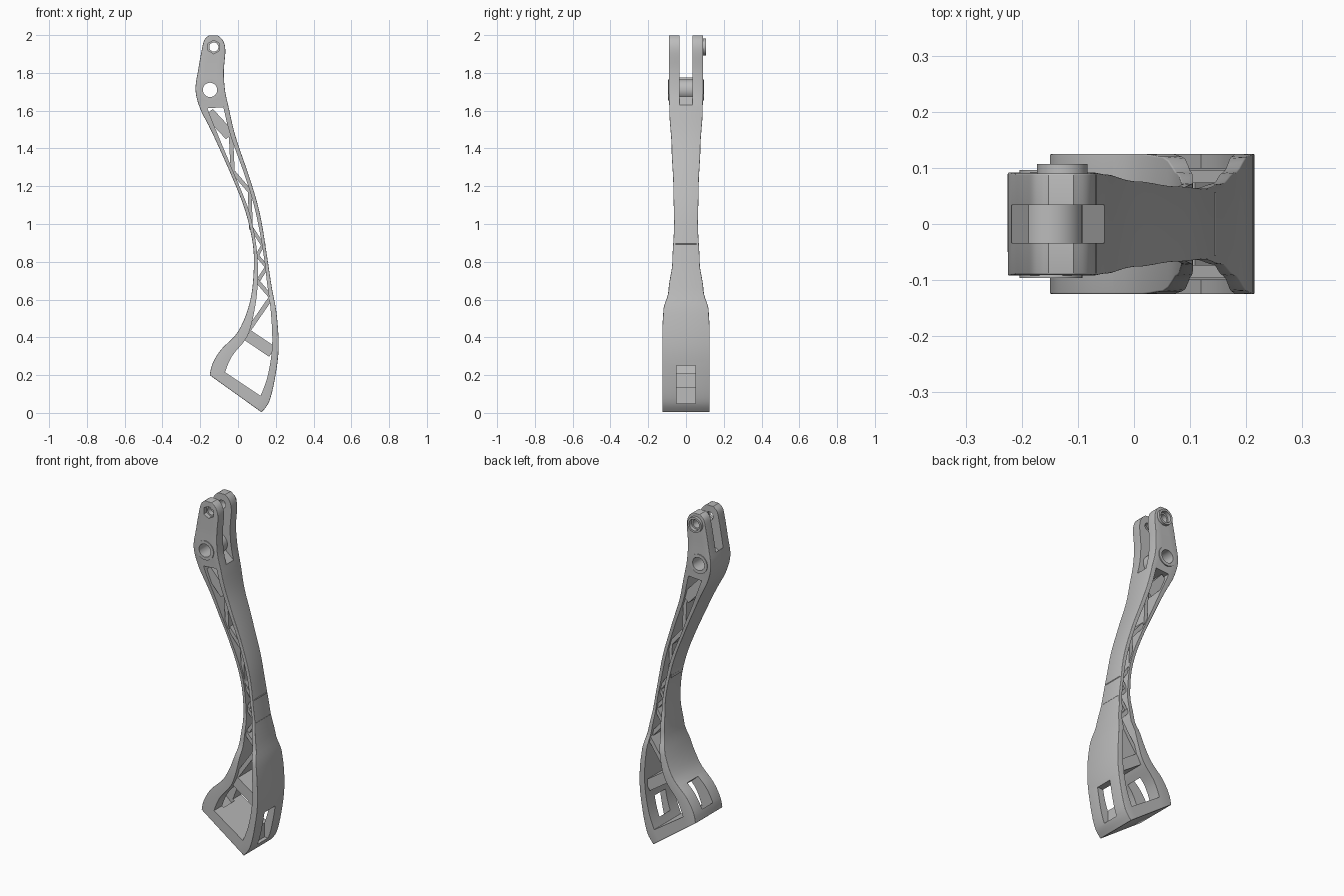
import bpy, bmesh, math
from mathutils import Vector, Matrix

cube = bpy.data.objects.get("Cube")
if cube:
    bpy.data.objects.remove(cube)

grey = bpy.data.materials.new("plain_grey")
grey.use_nodes = True
COLOUR = (0.5, 0.5, 0.5, 1)
grey.diffuse_color = COLOUR
grey.node_tree.nodes["Principled BSDF"].inputs["Base Color"].default_value = COLOUR

# Rows up the lever: left x, z, right x, z, left wall, right wall
KEYS = [
    (-.15, .20, .125, .003, .08, .05), (-.135, .26, .165, .06, .08, .055),
    (-.09, .335, .195, .18, .068, .042), (0, .43, .215, .34, .055, .037),
    (.06, .575, .205, .52, .033, .033), (.082, .73, .178, .67, .027, .028),
    (.079, .89, .152, .84, .023, .023), (.035, 1.08, .117, 1.05, .024, .024),
    (-.045, 1.28, .066, 1.23, .025, .027), (-.14, 1.49, -.012, 1.46, .03, .028),
    (-.2, 1.61, -.05, 1.62, .038, .028), (-.225, 1.71, -.069, 1.71, .04, .04),
    (-.21, 1.82, -.075, 1.81, .04, .04), (-.192, 1.92, -.067, 1.92, .04, .04),
    (-.178, 1.975, -.08, 1.972, .03, .03), (-.152, 1.999, -.108, 1.999, .01, .01)]
STEPS = 5
HOLLOW = range(1 * STEPS, 10 * STEPS)
# Half width at each height
WIDTHS = [(0, .125), (.45, .125), (.54, .12), (.65, .092), (.8, .072), (1, .063),
          (1.2, .067), (1.4, .076), (1.6, .088), (1.72, .092), (1.83, .09), (2.1, .09)]


def half_width(z):
    for (z0, w0), (z1, w1) in zip(WIDTHS, WIDTHS[1:]):
        if z <= z1:
            t = max(0, (z - z0) / (z1 - z0))
            return w0 + (w1 - w0) * t * t * (3 - 2 * t)
    return WIDTHS[-1][1]


def spline(a, b, c, d, t):
    return b + t / 2 * (c - a + t * (2*a - 5*b + 4*c - d + t * (3*(b - c) + d - a)))


def finish(bm, name):
    bmesh.ops.recalc_face_normals(bm, faces=bm.faces[:])
    mesh = bpy.data.meshes.new(name)
    bm.to_mesh(mesh)
    bm.free()
    mesh.materials.append(grey)
    ob = bpy.data.objects.new(name, mesh)
    bpy.context.collection.objects.link(ob)
    return ob


def smooth(ob):
    bpy.ops.object.select_all(action='DESELECT')
    ob.select_set(True)
    bpy.context.view_layer.objects.active = ob
    bpy.ops.object.shade_smooth_by_angle(angle=math.radians(35))


def cylinder(name, x, z, radius, y0, y1, sides=40):
    bm = bmesh.new()
    bmesh.ops.create_cone(bm, cap_ends=True, segments=sides, radius1=radius,
                          radius2=radius, depth=y1 - y0,
                          matrix=Matrix.Translation((x, (y0 + y1) / 2, z))
                          @ Matrix.Rotation(math.pi / 2, 4, 'X'))
    return finish(bm, name)


def bar(name, a, b, thick, half):
    # Box running from a to b in the side plane
    d = Vector((b[0] - a[0], 0, b[1] - a[1]))
    bm = bmesh.new()
    bmesh.ops.create_cube(bm, size=1, matrix=Matrix.Translation(
        ((a[0] + b[0]) / 2, 0, (a[1] + b[1]) / 2))
        @ Matrix.Rotation(math.atan2(-d.z, d.x), 4, 'Y')
        @ Matrix.Diagonal((d.length, 2 * half, thick, 1)))
    return finish(bm, name)


def cut(ob, cutters):
    bpy.context.view_layer.objects.active = ob
    for c in cutters:
        c.hide_render = True
        mod = ob.modifiers.new("cut", 'BOOLEAN')
        mod.operation, mod.solver, mod.object = 'DIFFERENCE', 'EXACT', c
        bpy.ops.object.modifier_apply(modifier=mod.name)


# Lever body: two walls that merge into a solid foot and head
rows = []
last = len(KEYS) - 1
for i in range(last):
    k = [KEYS[min(max(j, 0), last)] for j in range(i - 1, i + 3)]
    rows += [[spline(*v, s / STEPS) for v in zip(*k)] for s in range(STEPS)]
rows.append(KEYS[-1])

bm = bmesh.new()
grid = []
for lx, lz, rx, rz, tl, tr in rows:
    left, right = Vector((lx, lz)), Vector((rx, rz))
    d = (right - left).normalized()
    points = [left, left + d * tl, right - d * tr, right]
    grid.append([[bm.verts.new((p.x, s * half_width(p.y), p.y)) for p in points]
                 for s in (-1, 1)])
top = len(grid) - 1
for i in range(top):
    lo, hi = grid[i], grid[i + 1]
    for s in (0, 1):
        for j in range(3):
            if j != 1 or i not in HOLLOW:
                bm.faces.new((lo[s][j], lo[s][j+1], hi[s][j+1], hi[s][j]))
    for j in ((0, 1, 2, 3) if i in HOLLOW else (0, 3)):
        bm.faces.new((lo[0][j], hi[0][j], hi[1][j], lo[1][j]))
for i, cols in ((0, range(3)), (top, range(3)),
                (HOLLOW.start, (1,)), (HOLLOW.stop, (1,))):
    f, b = grid[i]
    for j in cols:
        bm.faces.new((f[j], f[j+1], b[j+1], b[j]))

# Round the outer rim on both sides, and the two foot corners
rim = []
for s in (0, 1):
    loop = ([g[s][0] for g in grid] + grid[top][s][1:3]
            + [g[s][3] for g in reversed(grid)] + grid[0][s][2:0:-1])
    rim += [bm.edges.get((a, b)) for a, b in zip(loop, loop[1:] + loop[:1])]
rim += [bm.edges.get((grid[0][0][j], grid[0][1][j])) for j in (0, 3)]
bmesh.ops.recalc_face_normals(bm, faces=bm.faces[:])
bmesh.ops.bevel(bm, geom=rim, offset=.013, segments=3, profile=.5,
                affect='EDGES', clamp_overlap=True)
body = finish(bm, "lever_body")

# Raised rings around the pivot and the pin
PIVOT, PIN = (-.148, 1.71), (-.128, 1.937)
boss = cylinder("pivot_boss", *PIVOT, .056, -.096, .096)
collar = cylinder("pin_collar", *PIN, .045, .06, .107)

# Cutters: fork gap, pivot bore, pin bore, hex recess, strap slots
gap = bar("fork_gap_cutter", (-.32, 2.085), (.11, 1.707), .4, .034)
gap.data.transform(Matrix.Translation((.03, 0, .02)))
bore = cylinder("pivot_bore_cutter", *PIVOT, .038, -.3, .3)
pin = cylinder("pin_bore_cutter", *PIN, .024, -.3, .3)
hexagon = cylinder("hex_recess_cutter", *PIN, .036, -.3, -.065, 6)
recess = cylinder("collar_recess_cutter", *PIN, .033, .085, .3)
slot_a = bar("outer_slot_cutter", (.137, .15), (.3, .15), .2, .05)
slot_b = bar("inner_slot_cutter", (-.17, .39), (-.02, .25), .16, .05)
cut(body, [gap, bore, pin, hexagon, recess, slot_a, slot_b])
cut(boss, [bore])
cut(collar, [pin, recess])
for c in (gap, bore, pin, hexagon, recess, slot_a, slot_b):
    bpy.data.objects.remove(c)
for ob in (body, boss, collar):
    smooth(ob)

# Zigzag struts between the walls
STRUTS = [((.05, .412), (.182, .323), .062), ((.055, .437), (.178, .615), .024),
          ((.178, .61), (.1, .7), .022), ((.1, .69), (.155, .775), .02),
          ((.155, .77), (.095, .84), .018), ((.095, .82), (.138, .9), .018),
          ((.13, .89), (.065, .99), .018), ((.068, .97), (.062, 1.19), .02),
          ((.065, 1.17), (-.025, 1.275), .022), ((-.028, 1.27), (-.038, 1.48), .022),
          ((-.155, 1.59), (-.042, 1.468), .058)]
for n, (a, b, thick) in enumerate(STRUTS):
    bar(f"strut_{n + 1}", a, b, thick, .8 * half_width((a[1] + b[1]) / 2))
